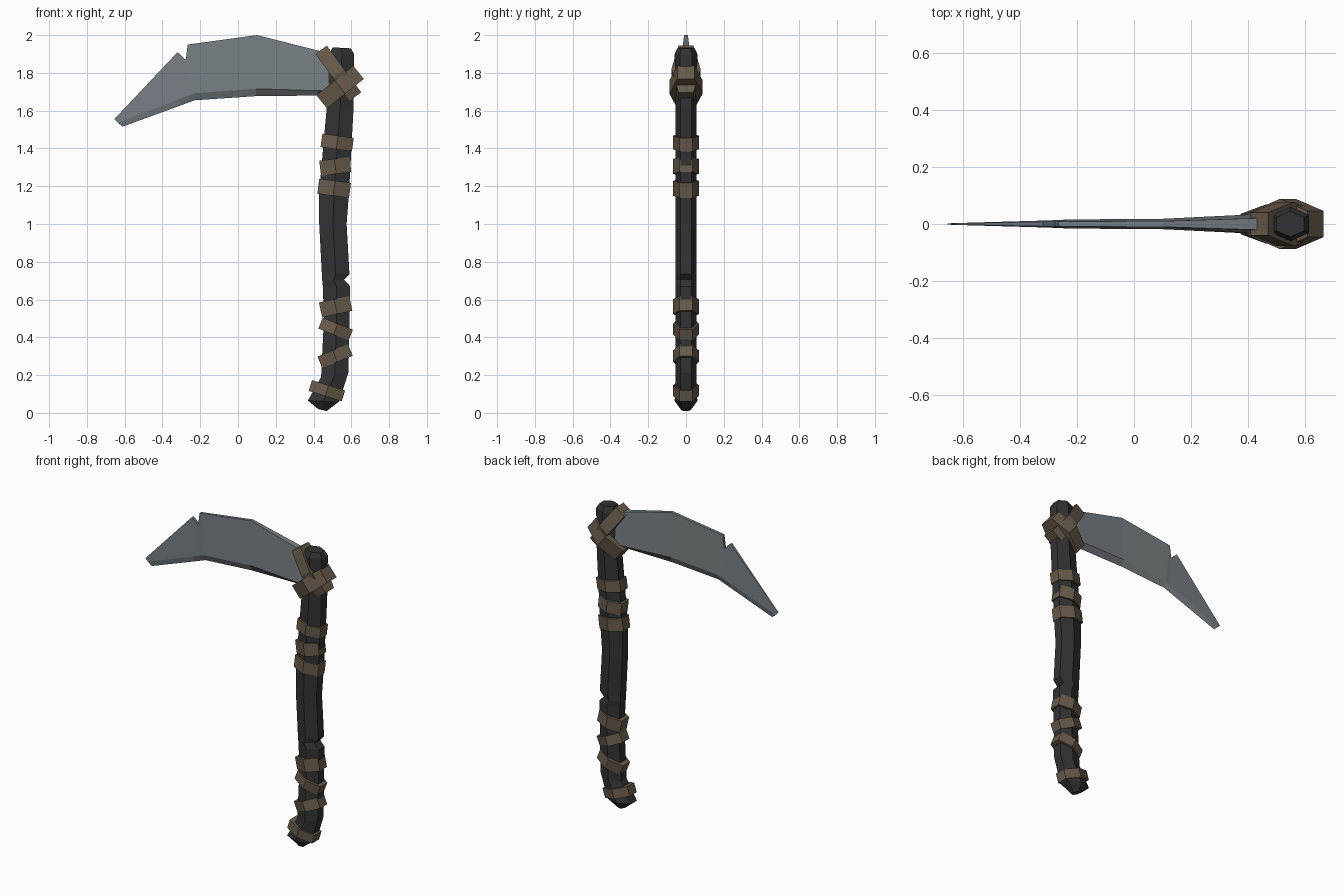
import bpy, bmesh
from mathutils import Vector


def material(name, rgb):
    m = bpy.data.materials.new(name)
    m.diffuse_color = (*rgb, 1)
    return m


STEEL = material("grey steel", (0.185, 0.212, 0.232))
WOOD = material("dark wood", (0.033, 0.033, 0.034))
LEATHER = material("brown leather", (0.138, 0.103, 0.070))


def hexagon(left, right, hy):
    """Six-sided section: flat on both x ends, pointed at front and back."""
    (lx, lz), (rx, rz) = left, right
    cx, cz, f = (lx + rx) / 2, (lz + rz) / 2, hy * 0.52
    return [(lx, -f, lz), (cx, -hy, cz), (rx, -f, rz),
            (rx, f, rz), (cx, hy, cz), (lx, f, lz)]


def loft(name, sections, mat):
    """Skin closed sections one after another and cap both ends."""
    bm = bmesh.new()
    rings = [[bm.verts.new(p) for p in s] for s in sections]
    n = len(rings[0])
    for a, b in zip(rings, rings[1:]):
        for i in range(n):
            j = (i + 1) % n
            bm.faces.new((a[i], a[j], b[j], b[i]))
    bm.faces.new(rings[0])
    bm.faces.new(rings[-1])
    bmesh.ops.recalc_face_normals(bm, faces=bm.faces)
    me = bpy.data.meshes.new(name)
    bm.to_mesh(me)
    bm.free()
    me.materials.append(mat)
    ob = bpy.data.objects.new(name, me)
    bpy.context.collection.objects.link(ob)
    return ob


# Crooked handle: left point, right point, half depth (dip at z 0.70 is the chip)
handle = [
    ((0.425, 0.02), (0.47, 0.01), 0.025),
    ((0.37, 0.065), (0.535, 0.06), 0.06),
    ((0.44, 0.19), (0.585, 0.215), 0.055),
    ((0.455, 0.50), (0.59, 0.50), 0.055),
    ((0.449, 0.67), (0.594, 0.67), 0.055),
    ((0.446, 0.70), (0.562, 0.705), 0.055),
    ((0.444, 0.735), (0.590, 0.735), 0.055),
    ((0.43, 1.00), (0.575, 1.00), 0.055),
    ((0.43, 1.17), (0.588, 1.17), 0.055),
    ((0.47, 1.62), (0.612, 1.62), 0.055),
    ((0.485, 1.90), (0.615, 1.90), 0.06),
    ((0.50, 1.935), (0.597, 1.93), 0.045),
]
loft("handle", [hexagon(*h) for h in handle], WOOD)


# Leather bands: left centre, right centre, width, half depth
def band(name, left, right, width, hy):
    l, r = Vector(left), Vector(right)
    d = (r - l).normalized()
    off = Vector((-d.y, d.x)) * width / 2
    loft(name, [hexagon(l + off * s, r + off * s, hy) for s in (-1, 1)], LEATHER)


grip_bands = [
    ((0.442, 1.443), (0.608, 1.420), 0.072),
    ((0.435, 1.295), (0.595, 1.315), 0.080),
    ((0.425, 1.200), (0.593, 1.178), 0.080),
    ((0.437, 0.545), (0.597, 0.580), 0.080),
    ((0.437, 0.475), (0.597, 0.412), 0.062),
    ((0.433, 0.268), (0.595, 0.333), 0.066),
    ((0.383, 0.145), (0.558, 0.090), 0.060),
]
for i, (l, r, w) in enumerate(grip_bands):
    band(f"grip_band_{i + 1}", l, r, w, 0.068)
band("lashing_down", (0.44, 1.922), (0.622, 1.675), 0.075, 0.077)
band("lashing_up", (0.443, 1.647), (0.638, 1.803), 0.09, 0.088)

# Blade: per station spine (x, z, half y), bevel ridge (x, z, half y), edge (x, z)
stations = [
    ((-0.655, 1.555, 0.002), (-0.635, 1.537, 0.003), (-0.612, 1.515)),
    ((-0.320, 1.910, 0.008), (-0.320, 1.658, 0.012), (-0.300, 1.629)),
    ((-0.277, 1.870, 0.009), (-0.262, 1.680, 0.014), (-0.265, 1.642)),
    ((-0.266, 1.950, 0.009), (-0.230, 1.692, 0.016), (-0.230, 1.655)),
    ((0.100, 2.000, 0.010), (0.095, 1.716, 0.018), (0.095, 1.677)),
    ((0.450, 1.912, 0.021), (0.420, 1.706, 0.034), (0.420, 1.680)),
    ((0.530, 1.890, 0.021), (0.530, 1.705, 0.034), (0.530, 1.680)),
]
loft("blade", [[(s[0], -s[2], s[1]), (r[0], -r[2], r[1]), (e[0], 0, e[1]),
                (r[0], r[2], r[1]), (s[0], s[2], s[1])]
               for s, r, e in stations], STEEL)
